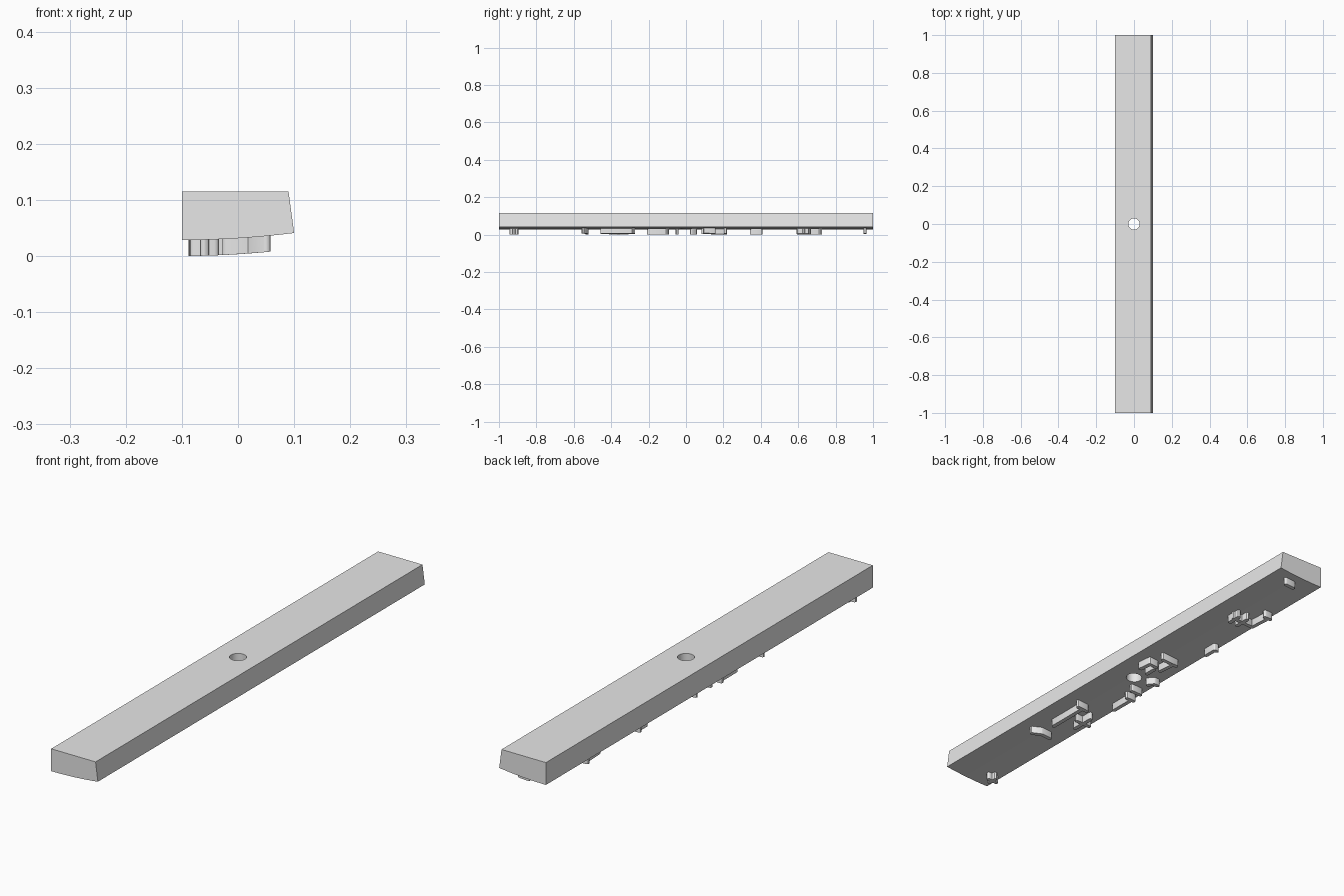
import bpy, bmesh, math
from mathutils import Vector

cube = bpy.data.objects.get("Cube")
if cube:
    bpy.data.objects.remove(cube, do_unlink=True)

grey = bpy.data.materials.new("plain_grey")
grey.use_nodes = True
grey.diffuse_color = (0.8, 0.8, 0.8, 1)
grey.node_tree.nodes["Principled BSDF"].inputs["Base Color"].default_value = (0.8, 0.8, 0.8, 1)

RELIEF = 0.0285   # height of the ridges below the bar


def underside(x):
    """Height of the gently curved underside."""
    return 0.0285 + 0.0125 * ((x + 0.1) / 0.2) ** 2


def make_object(name, bm):
    bmesh.ops.recalc_face_normals(bm, faces=bm.faces)
    mesh = bpy.data.meshes.new(name)
    bm.to_mesh(mesh)
    bm.free()
    mesh.materials.append(grey)
    obj = bpy.data.objects.new(name, mesh)
    bpy.context.collection.objects.link(obj)
    return obj


def smooth(obj):
    bpy.ops.object.select_all(action='DESELECT')
    obj.select_set(True)
    bpy.context.view_layer.objects.active = obj
    bpy.ops.object.shade_smooth_by_angle(angle=math.radians(30))


def prism(bm, lower, upper):
    """Close two matching rings of points into a solid."""
    a = [bm.verts.new(p) for p in lower]
    b = [bm.verts.new(p) for p in upper]
    bm.faces.new(a)
    bm.faces.new(b)
    n = len(a)
    for i in range(n):
        j = (i + 1) % n
        bm.faces.new((a[i], a[j], b[j], b[i]))


# Long bar: flat top, one slanted side, curved underside
steps = 16
arc = [-0.1 + 0.2 * i / steps for i in range(steps + 1)]
profile = [(x, underside(x)) for x in arc] + [(0.09, 0.115), (-0.1, 0.115)]
bm = bmesh.new()
prism(bm, [(x, -1, z) for x, z in profile], [(x, 1, z) for x, z in profile])
bar = make_object("bar", bm)

# Round hole through the middle
bm = bmesh.new()
bmesh.ops.create_cone(bm, cap_ends=True, segments=32, radius1=0.03, radius2=0.03, depth=0.5)
cutter = make_object("hole_cutter", bm)
cutter.hide_render = True
cut = bar.modifiers.new("hole", 'BOOLEAN')
cut.operation = 'DIFFERENCE'
cut.solver = 'EXACT'
cut.object = cutter
bpy.context.view_layer.objects.active = bar
bpy.ops.object.modifier_apply(modifier=cut.name)
bpy.data.objects.remove(cutter, do_unlink=True)
smooth(bar)


# Thin raised ridges under the bar, round at both ends
def ridge(bm, start, end, r=0.008):
    a, b = Vector(start), Vector(end)
    along = math.atan2(b.y - a.y, b.x - a.x)
    ring = []
    for centre, turn in ((b, -math.pi / 2), (a, math.pi / 2)):
        for i in range(7):
            t = along + turn + math.pi * i / 6
            ring.append((centre.x + r * math.cos(t), centre.y + r * math.sin(t)))
    prism(bm, [(x, y, underside(x) - RELIEF) for x, y in ring],
          [(x, y, underside(x) + 0.004) for x, y in ring])


def ridges(name, *paths):
    bm = bmesh.new()
    for path in paths:
        for start, end in zip(path, path[1:]):
            ridge(bm, start, end)
    smooth(make_object(name, bm))


def cross(x, y, dx, dy):
    return [(x - dx, y), (x + dx, y)], [(x, y - dy), (x, y + dy)]


ridges("front_end_ridge", *cross(-0.06, -0.92, 0.018, 0.016))
ridges("bent_ridge", [(0.05, -0.55), (0.02, -0.53), (-0.02, -0.53)])
ridges("long_ridge", [(0.025, -0.45), (0.025, -0.28)], [(0.045, -0.28), (0.005, -0.28)])
ridges("front_cross_ridge", *cross(-0.045, -0.36, 0.03, 0.045))
ridges("side_ridge", [(-0.07, -0.2), (-0.07, -0.1)], [(-0.05, -0.1), (-0.08, -0.1)])
ridges("short_ridge", [(-0.03, -0.047), (-0.07, -0.047)])
ridges("hooked_ridge", [(-0.045, 0.03), (-0.06, 0.05), (-0.075, 0.05)])
ridges("double_ridge", [(0.05, 0.1), (0.045, 0.15), (0.015, 0.15)], [(0.01, 0.09), (0.01, 0.13)])
ridges("stepped_ridge", [(-0.015, 0.14), (-0.02, 0.21)], [(0.03, 0.21), (-0.035, 0.21)])
ridges("rear_side_ridge", [(-0.07, 0.35), (-0.07, 0.4), (-0.08, 0.4)])
ridges("rear_cross_ridge", *cross(-0.015, 0.63, 0.04, 0.03), [(0.02, 0.6), (0.02, 0.65)])
ridges("rear_long_ridge", [(-0.065, 0.63), (-0.07, 0.72)], [(-0.055, 0.72), (-0.08, 0.72)])
ridges("rear_end_ridge", [(0.04, 0.957), (0.005, 0.957)])
